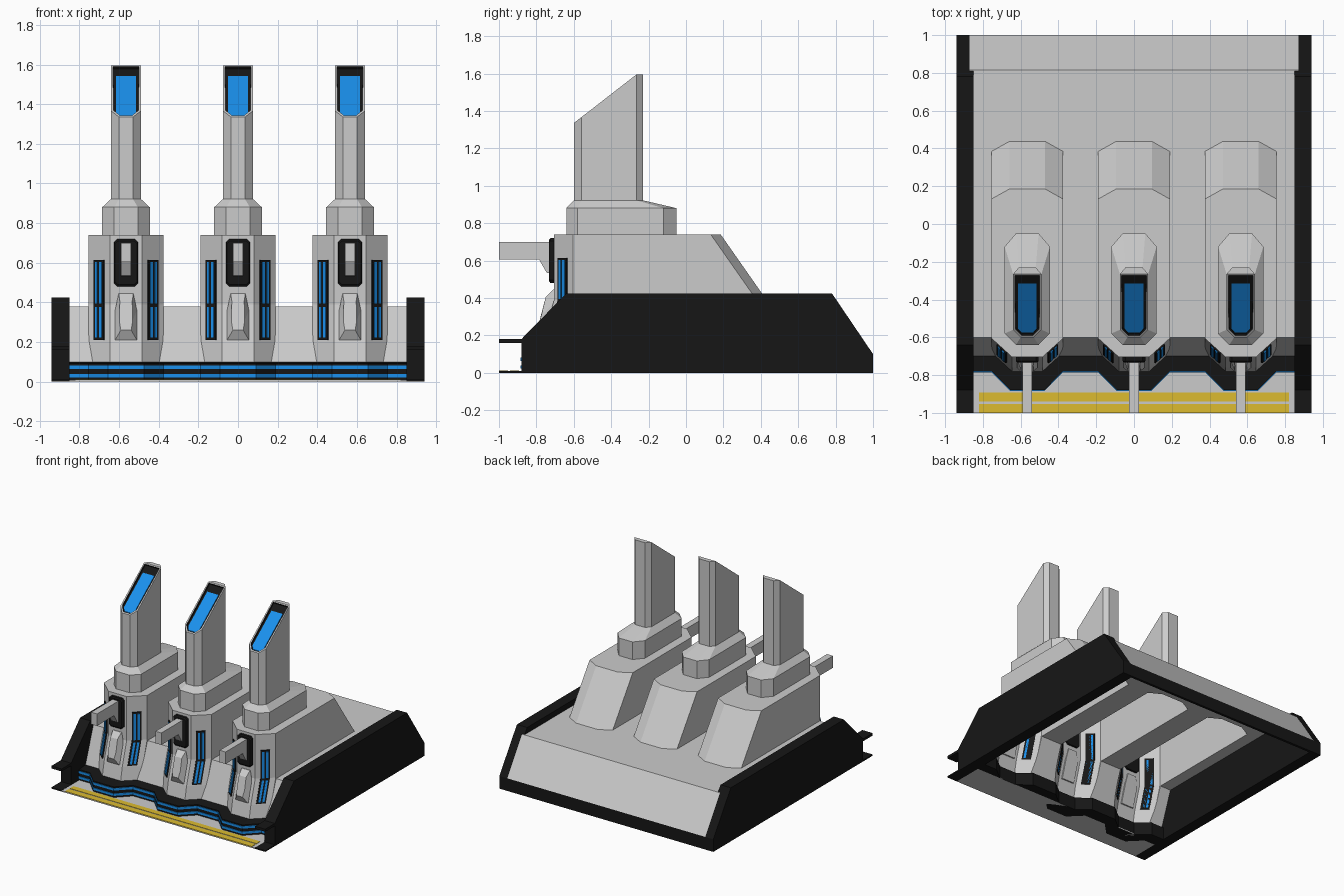
import bpy, bmesh
from mathutils import Vector

if "Cube" in bpy.data.objects:
    bpy.data.objects.remove(bpy.data.objects["Cube"])


def material(name, rgb):
    m = bpy.data.materials.new(name)
    m.diffuse_color = (*rgb, 1)
    m.use_nodes = True
    m.node_tree.nodes["Principled BSDF"].inputs["Base Color"].default_value = m.diffuse_color
    return m


BLACK = material("black", (0.008, 0.008, 0.008))
BLUE = material("blue", (0.01, 0.28, 0.85))
YELLOW = material("yellow", (0.72, 0.5, 0.03))


def mesh(name, verts, faces, mats=()):
    me = bpy.data.meshes.new(name)
    me.from_pydata([tuple(v) for v in verts], [], faces)
    bm = bmesh.new()
    bm.from_mesh(me)
    bmesh.ops.recalc_face_normals(bm, faces=bm.faces)
    bm.to_mesh(me)
    bm.free()
    for m in mats:
        me.materials.append(m)
    ob = bpy.data.objects.new(name, me)
    bpy.context.collection.objects.link(ob)
    return ob


def loft(name, rings, mat=None, top=None):
    """Skin a list of equal rings and cap both ends (top = custom end faces)."""
    n = len(rings[0])
    faces = [(i * n + j, i * n + (j + 1) % n, (i + 1) * n + (j + 1) % n, (i + 1) * n + j)
             for i in range(len(rings) - 1) for j in range(n)]
    last = (len(rings) - 1) * n
    faces.append(tuple(range(n)))
    faces += [tuple(last + k for k in f) for f in (top or [range(n)])]
    return mesh(name, [v for r in rings for v in r], faces, [mat] if mat else [])


def box(name, x0, x1, y0, y1, z0, z1, mat=None):
    return loft(name, [[(x0, y0, z), (x1, y0, z), (x1, y1, z), (x0, y1, z)] for z in (z0, z1)], mat)


def extrude_x(name, profile, x0, x1, mat=None):
    return loft(name, [[(x, y, z) for y, z in profile] for x in (x0, x1)], mat)


def octagon(cx, w, hf, hr, yf, yr, cf, cr, z):
    """Chamfered plan: half width w, front/rear flats hf/hr, chamfer depths cf/cr."""
    half = [(hf, yf), (w, yf + cf), (w, yr - cr), (hr, yr)]
    pts = half + [(-x, y) for x, y in reversed(half)]
    return [(cx + x, y, z(y) if callable(z) else z) for x, y in pts]


def front_y(z):
    """Front face of a tower body: upright above, leaning forward below."""
    if z >= 0.39:
        return -0.705
    if z >= 0.2:
        return -0.705 - (0.39 - z) * 0.29
    return -0.76 - (0.2 - z) * 0.2


def slant(y):
    return min(1.595, 1.335 + 0.776 * (y + 0.6))


CENTRES = (-0.565, 0, 0.565)

# hollow deck with the three tower bodies merged in
deck = extrude_x("deck_and_towers", [(-0.7, -0.05), (-0.7, 0.1), (-0.6, 0.38), (0.815, 0.38),
                                     (1, 0.1), (0.985, 0.1), (0.985, -0.05)], -0.87, 0.87)
for cx in CENTRES:
    body = loft("tower_body", [octagon(cx, 0.19, 0.08, 0.095, front_y(z), 0.185 + (0.74 - z) * 0.7,
                                       0.1, 0.053, z) for z in (-0.04, 0.2, 0.39, 0.74)])
    mod = deck.modifiers.new("union", 'BOOLEAN')
    mod.operation, mod.solver, mod.object = 'UNION', 'EXACT', body
    bpy.context.view_layer.objects.active = deck
    bpy.ops.object.modifier_apply(modifier=mod.name)
    bpy.data.objects.remove(body)
bm = bmesh.new()
bm.from_mesh(deck.data)
bmesh.ops.bisect_plane(bm, geom=bm.verts[:] + bm.edges[:] + bm.faces[:], plane_co=(0, 0, 0),
                       plane_no=(0, 0, 1), clear_inner=True)
bmesh.ops.delete(bm, geom=[f for f in bm.faces if abs(f.calc_center_median().x) > 0.86],
                 context='FACES')
bm.to_mesh(deck.data)
bm.free()

# black side walls with front lips, rear sill
WALL = [(-0.88, 0), (1, 0), (1, 0.1), (0.78, 0.425), (-0.64, 0.425), (-0.88, 0.18)]
for s in (-1, 1):
    a, b = sorted((s * 0.85, s * 0.94))
    extrude_x("side_wall", WALL, a, b, BLACK)
    box("upper_lip", a, b, -1, -0.87, 0.16, 0.18, BLACK)
    box("lower_lip", a, b, -1, -0.87, 0, 0.01, BLACK)
box("rear_sill", -0.85, 0.85, 0.98, 1, 0, 0.1, BLACK)

# front floor with yellow lines
box("front_floor", -0.85, 0.85, -1, -0.76, 0, 0.008)
for y0, y1 in ((-1, -0.952), (-0.94, -0.893)):
    box("yellow_line", -0.82, 0.82, y0, y1, 0.006, 0.011, YELLOW)


# zigzag front band with two light lines
def zigzag(near, far, w0, w1):
    pts = [(-0.85, near)]
    for cx in CENTRES:
        pts += [(cx - w0, near), (cx - w1, far), (cx + w1, far), (cx + w0, near)]
    return pts + [(0.85, near)]


outer = zigzag(-0.78, -0.88, 0.19, 0.09)
inner = zigzag(-0.68, -0.76, 0.175, 0.075)
loft("front_band", [[(a, b, 0), (a, b, 0.092), (c, d, 0.1), (c, d, 0)]
                    for (a, b), (c, d) in zip(outer, inner)], BLACK)
for z in (0.022, 0.064):
    loft("band_light", [[(x, y - 0.005, z), (x, y - 0.005, z + 0.018),
                         (x, y + 0.01, z + 0.018), (x, y + 0.01, z)] for x, y in outer], BLUE)


def strip(name, cx, s, t0, t1, levels, off, mat):
    """Raised strip following a front corner facet of a tower."""
    def p(t, z, o):
        return (cx + s * (0.08 + 0.11 * t + 0.67 * o), front_y(z) + 0.1 * t - 0.74 * o, z)
    loft(name, [[p(t0, z, -0.004), p(t1, z, -0.004), p(t1, z, off), p(t0, z, off)]
                for z in levels], mat)


for cx in CENTRES:
    # stepped collar
    loft("collar", [octagon(cx, 0.12, 0.06, 0.06, -0.64, -0.05, 0.06, 0.07, 0.735),
                    octagon(cx, 0.12, 0.06, 0.06, -0.64, -0.05, 0.06, 0.07, 0.88),
                    octagon(cx, 0.075, 0.035, 0.045, -0.6, -0.23, 0.04, 0.035, 0.922)])
    # chimney with slanted recessed mouth
    rings = [octagon(cx, 0.075, 0.035, 0.045, -0.6, -0.23, 0.04, 0.035, z) for z in (0.92, slant)]
    chimney = loft("chimney", rings, top=[(0, 1, 2, 5, 6, 7), (2, 3, 4, 5)])
    for m in (None, BLACK):
        chimney.data.materials.append(m)
    bm = bmesh.new()
    bm.from_mesh(chimney.data)
    mouth = next(f for f in bm.faces if len(f.verts) == 6)
    bmesh.ops.inset_individual(bm, faces=[mouth], thickness=0.013)
    walls = bmesh.ops.inset_individual(bm, faces=[mouth], thickness=0.0005, depth=-0.015)["faces"]
    for f in walls + [mouth]:
        f.material_index = 1
    bm.to_mesh(chimney.data)
    bm.free()
    glow = [(0.03, -0.575), (0.05, -0.553), (0.05, -0.315), (-0.05, -0.315), (-0.05, -0.553), (-0.03, -0.575)]
    loft("chimney_light", [[(cx + x, y, slant(y) - d) for x, y in glow] for d in (0.021, 0.015)], BLUE)

    # barrel in its black mount
    loft("barrel_mount", [[(cx + x * k, y, 0.6 + z * k) for x, z in
                           ((-0.045, -0.12), (0.045, -0.12), (0.06, -0.105), (0.06, 0.105),
                            (0.045, 0.12), (-0.045, 0.12), (-0.06, 0.105), (-0.06, -0.105))]
                          for y, k in ((-0.69, 1), (-0.725, 1), (-0.732, 0.92))], BLACK)
    extrude_x("barrel", [(-1, 0.605), (-1, 0.7), (-0.72, 0.7), (-0.72, 0.53), (-0.745, 0.535),
                         (-0.785, 0.605)], cx - 0.026, cx + 0.026)

    # raised hatch below the barrel
    rim = [(0.055, 0.21), (0.055, 0.36), (0.037, 0.445)]
    cap = [(0.026, 0.26), (0.034, 0.31), (0.031, 0.405)]
    loft("hatch", [[(cx + x, front_y(z) - o, z) for x, z in r + [(-x, z) for x, z in reversed(r)]]
                   for r, o in ((rim, -0.01), (rim, 0.004), (cap, 0.045))])

    # bent light strips on both front corners
    for s in (-1, 1):
        strip("light_frame", cx, s, 0.25, 0.71, (0.21, 0.39, 0.615), 0.008, BLACK)
        for t in (0.33, 0.52):
            for lv in ((0.222, 0.378), (0.395, 0.603)):
                strip("corner_light", cx, s, t, t + 0.11, lv, 0.012, BLUE)
